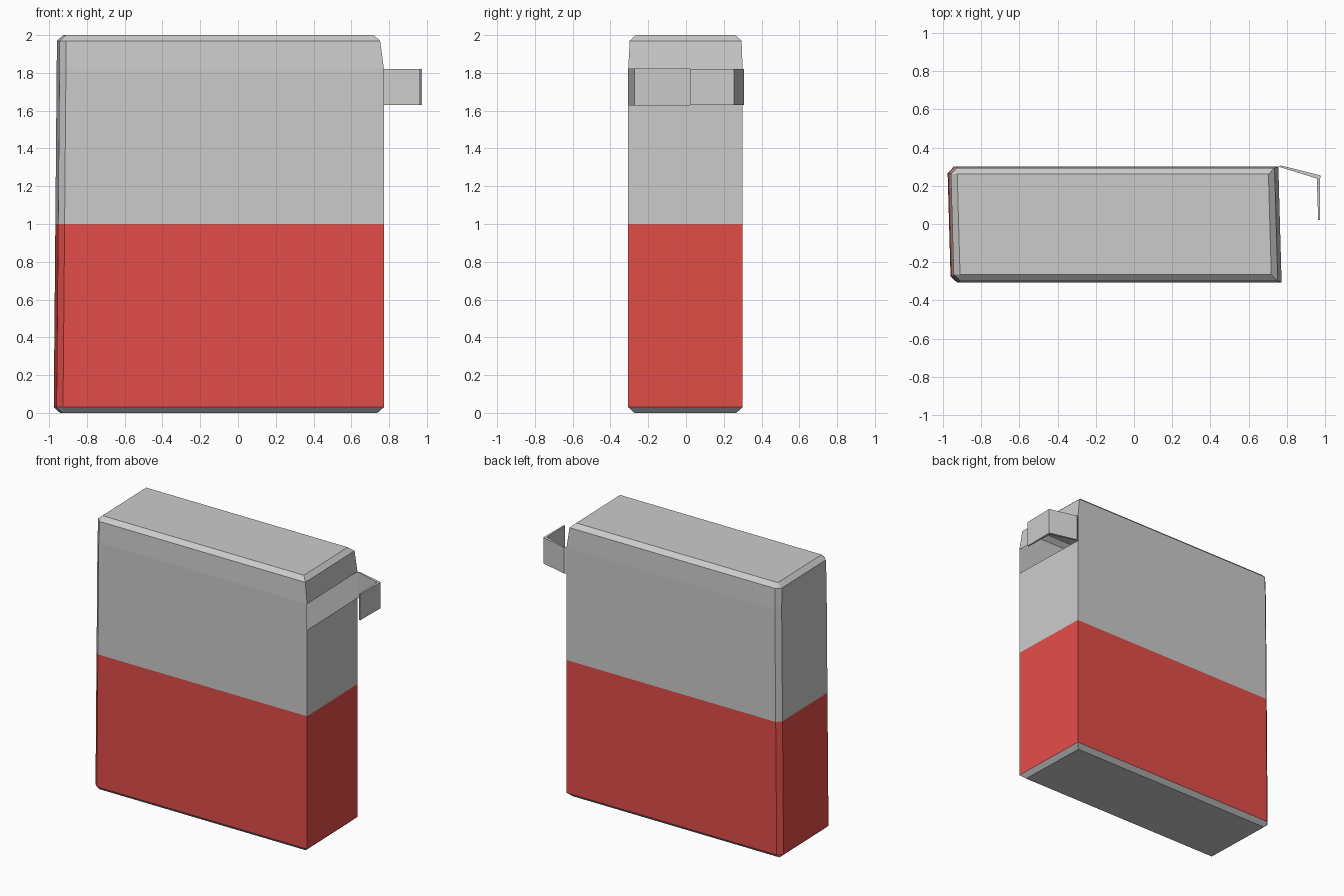
import bpy, bmesh

if "Cube" in bpy.data.objects:
    bpy.data.objects.remove(bpy.data.objects["Cube"])

SHEAR = -0.028   # the body leans slightly in plan
BEVEL = 0.033

red = bpy.data.materials.new("red")
red.diffuse_color = (0.76, 0.075, 0.065, 1)
red.use_nodes = True
red.node_tree.nodes["Principled BSDF"].inputs["Base Color"].default_value = red.diffuse_color
grey = bpy.data.materials.new("grey")
grey.diffuse_color = (0.8, 0.8, 0.8, 1)
grey.use_nodes = True
grey.node_tree.nodes["Principled BSDF"].inputs["Base Color"].default_value = grey.diffuse_color


def finish(name, bm, mats=()):
    me = bpy.data.meshes.new(name)
    bm.to_mesh(me)
    bm.free()
    for m in mats:
        me.materials.append(m)
    ob = bpy.data.objects.new(name, me)
    bpy.context.collection.objects.link(ob)
    return ob


def ring(bm, z, left, right, front, back, b):
    """Plan outline with two chamfered corners on the left."""
    pts = [(right, front), (right, back), (left + b, back),
           (left, back - b), (left, front + b), (left + b, front)]
    return [bm.verts.new((x + SHEAR * y, y, z)) for x, y in pts]


def left_at(z):
    return -0.968 + 0.017 * z / 2


# Body shell: stacked outlines, with an open slot in the right side
levels = [
    (0.0, left_at(0) + BEVEL, 0.731, -0.273, 0.267, 0),
    (0.03, left_at(0), 0.764, -0.306, 0.300, BEVEL),
    (1.0, left_at(1), 0.764, -0.306, 0.300, BEVEL),
    (1.63, left_at(1.63), 0.764, -0.306, 0.300, BEVEL),
    (1.82, left_at(1.82), 0.764, -0.306, 0.300, BEVEL),
    (1.97, left_at(1.97), 0.744, -0.298, 0.294, BEVEL),
    (2.0, left_at(2) + BEVEL, 0.711, -0.265, 0.261, 0),
]
bm = bmesh.new()
rings = [ring(bm, *lv) for lv in levels]
for k, (lo, hi) in enumerate(zip(rings, rings[1:])):
    for i in range(6):
        if k == 3 and i == 0:      # slot opening
            continue
        j = (i + 1) % 6
        f = bm.faces.new((lo[i], lo[j], hi[j], hi[i]))
        f.material_index = 1 if k == 1 else 0
bm.faces.new(rings[0][::-1])
bm.faces.new(rings[-1])
bmesh.ops.remove_doubles(bm, verts=bm.verts, dist=0.0005)
finish("box_body", bm, (grey, red))

# Bent clip strap beside the slot
profile = [(0.757, 0.300), (0.957, 0.238), (0.964, 0.020),
           (0.973, 0.020), (0.975, 0.255), (0.770, 0.306)]
bm = bmesh.new()
base = bm.faces.new([bm.verts.new((x, y, 1.63)) for x, y in profile])
ext = bmesh.ops.extrude_face_region(bm, geom=[base], use_keep_orig=True)
top = [v for v in ext["geom"] if isinstance(v, bmesh.types.BMVert)]
bmesh.ops.translate(bm, verts=top, vec=(0, 0, 0.19))
bmesh.ops.recalc_face_normals(bm, faces=bm.faces)
finish("clip_strap", bm, (grey,))
